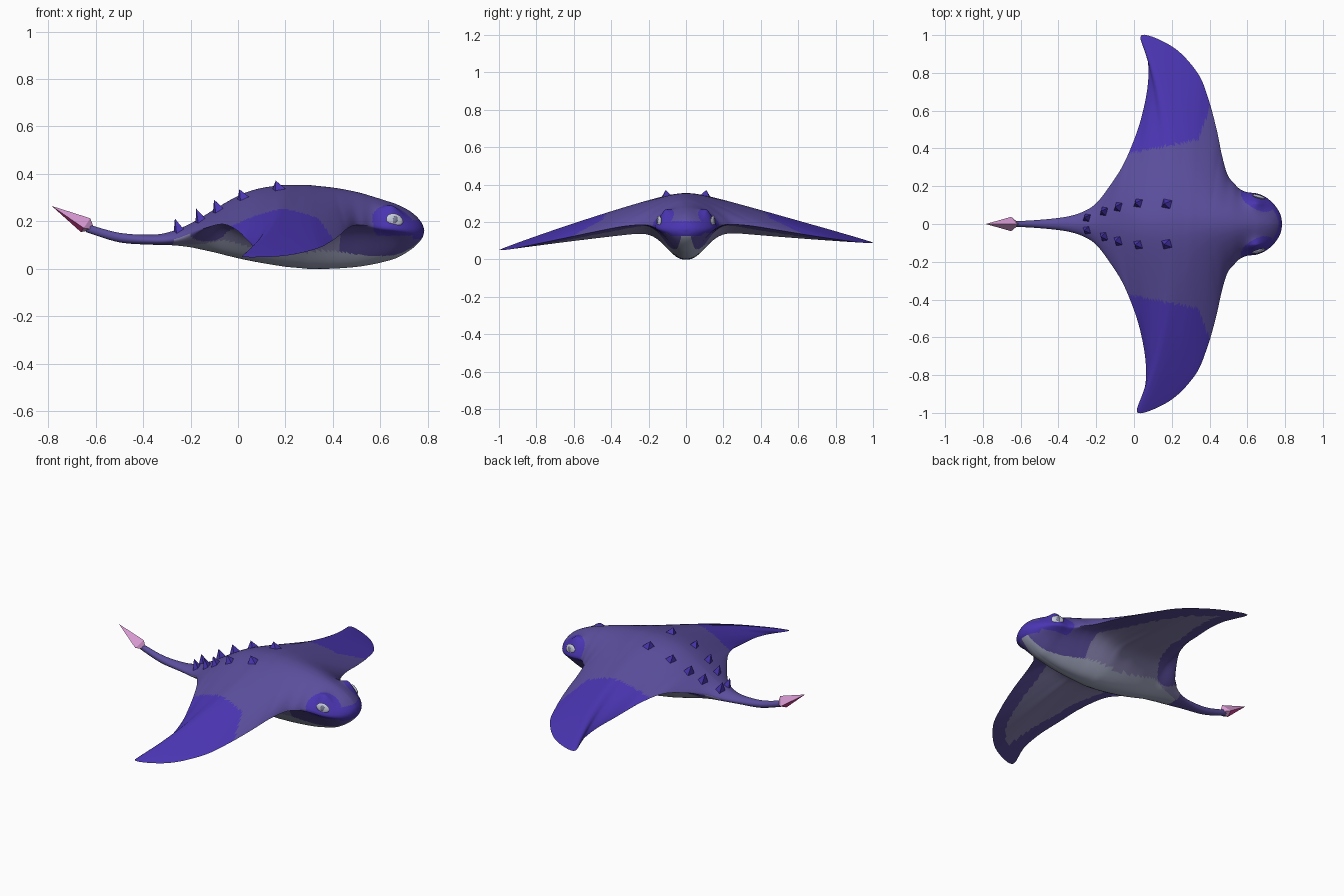
import bpy, bmesh, math
from mathutils import Vector
from mathutils.bvhtree import BVHTree

if "Cube" in bpy.data.objects:
    bpy.data.objects.remove(bpy.data.objects["Cube"])


def mat(name, r, g, b):
    m = bpy.data.materials.new(name)
    m.diffuse_color = (r, g, b, 1)
    m.use_nodes = True
    m.node_tree.nodes["Principled BSDF"].inputs["Base Color"].default_value = m.diffuse_color
    return m


SLATE = mat("slate_purple", 0.105, 0.078, 0.34)
BLUE = mat("deep_violet", 0.07, 0.036, 0.45)
INNER = mat("grey_lilac", 0.25, 0.23, 0.44)
BELLY = mat("belly_grey", 0.36, 0.39, 0.52)
PINK = mat("pale_pink", 0.70, 0.33, 0.66)
HOT = mat("hot_pink", 0.76, 0.06, 0.33)
WHITE = mat("eye_white", 0.58, 0.62, 0.74)
IRIS = mat("iris_grey", 0.22, 0.22, 0.34)


def finish(bm, name, mats, smooth=None):
    bmesh.ops.recalc_face_normals(bm, faces=bm.faces)
    me = bpy.data.meshes.new(name)
    bm.to_mesh(me)
    ob = bpy.data.objects.new(name, me)
    bpy.context.collection.objects.link(ob)
    for m in mats:
        me.materials.append(m)
    if smooth:
        bpy.ops.object.select_all(action='DESELECT')
        bpy.context.view_layer.objects.active = ob
        ob.select_set(True)
        bpy.ops.object.shade_smooth_by_angle(angle=math.radians(smooth))
    return ob


# Outline stations: spine x, then edge x, y, z, from nose round the wing tip to the tail
OUTLINE = [
    (.785, .785, 0, .16), (.777, .775, .05, .16), (.755, .745, .1, .16), (.72, .70, .14, .165),
    (.67, .65, .162, .17), (.62, .60, .168, .175), (.57, .56, .185, .18), (.52, .53, .215, .185),
    (.47, .495, .26, .185), (.42, .465, .36, .175), (.38, .435, .5, .15), (.34, .39, .66, .12),
    (.30, .33, .80, .095), (.26, .2, .935, .072), (.2, .03, 1.0, .07), (.14, .066, .86, .085),
    (.08, .067, .73, .105), (.02, .04, .58, .13), (-.04, 0, .45, .165), (-.10, -.06, .31, .19),
    (-.16, -.13, .2, .175), (-.21, -.20, .11, .15), (-.28, -.27, .065, .125),
    (-.36, -.36, .038, .12), (-.5, -.5, .022, .132), (-.64, -.64, .014, .172)]
# Spine profile: x, top z, bottom z
SPINE = [(.785, .16, .16), (.775, .195, .125), (.74, .235, .088), (.68, .268, .05), (.6, .295, .025),
         (.5, .325, .008), (.4, .343, .001), (.3, .353, 0), (.2, .354, .009), (.1, .343, .025),
         (0, .31, .045), (-.1, .25, .07), (-.2, .19, .092), (-.3, .15, .102), (-.4, .14, .102),
         (-.5, .152, .112), (-.64, .19, .155)]


def spine(x):
    for a, b in zip(SPINE, SPINE[1:]):
        if x >= b[0]:
            f = (a[0] - x) / (a[0] - b[0])
            return [a[k] + (b[k] - a[k]) * f for k in (1, 2)]
    return list(SPINE[-1][1:])


def catmull(rows, steps):
    out, n = [], len(rows)
    for i in range(n - 1):
        p = [rows[max(0, min(n - 1, i + k))] for k in (-1, 0, 1, 2)]
        for s in range(steps):
            t = s / steps
            out.append([.5 * (2 * b + (c - a) * t + (2 * a - 5 * b + 4 * c - d) * t * t
                              + (3 * b - a - 3 * c + d) * t ** 3) for a, b, c, d in zip(*p)])
    return out + [rows[-1]]


def surface_point(row, t, top, side):
    cx, ex, ey, ez, zt, zb = row
    ey = max(ey, 0)
    y = ey * t
    x = cx + (ex - cx) * t ** (1 + 1.8 * min(1, (ey / .7) ** 2))   # wing ribs sweep back late
    if top:   # rounded back that runs straight out to the wing edge
        a = .1 / max(ey, .005)
        h = 1 - (math.hypot(t, a) - a) / (math.hypot(1, a) - a)
        z = ez + (zt - ez) * max(h, 0) ** (.5 + .45 * min(1, ey / .4))
        z += .04 * math.exp(-((x - .65) ** 2 + (y - .13) ** 2) / .0022) * min(1, 3 * (1 - t))
    else:     # flat wing underside with a keel-like belly
        zc = ez + .1 * min(1, ey)
        z = zc + (ez - zc) * t
        z -= (zc - zb) * math.exp(-(y / .135) ** 2.3) * math.sqrt(max(0, 1 - t * t))
    lean = side * y * y
    return Vector((x + .01 * lean, side * y, z + .02 * lean))


rows = catmull([r + tuple(spine(r[0])) for r in OUTLINE], 7)
WING_EDGE = [(r[1], r[2]) for r in rows[::3] if r[2] > .15 and r[1] < .55]


def body_colour(c, top):
    x, y, z = c.x, abs(c.y), c.z
    if math.dist((x, y, z), (.665, .15, .2)) < .1 and z > .14 and y > .06:
        return 1
    if x > .735 and .125 < z < .205:
        return 1
    if top:
        return 1 if y > .38 + .2 * x + 2.5 * max(0, x - .34) else 0
    if x < -.27:
        return 0
    if y < min(.11, .022 + .2 * (.79 - x), .03 + .35 * (x + .27)):
        return 3
    if x > .43 or min(math.dist((x, y), e) for e in WING_EDGE) < (.08 if x > .1 else .1):
        return 0
    return 2


# Body, wings and tail as one skin
NT = 48
bm = bmesh.new()
for side in (1, -1):
    for top in (True, False):
        grid = [[bm.verts.new(surface_point(r, j / NT, top, side)) for j in range(NT + 1)] for r in rows]
        for i in range(len(rows) - 1):
            for j in range(NT):
                f = bm.faces.new((grid[i][j], grid[i + 1][j], grid[i + 1][j + 1], grid[i][j + 1]))
                f.material_index = body_colour(f.calc_center_median(), top)
bmesh.ops.remove_doubles(bm, verts=bm.verts, dist=.0002)
bmesh.ops.recalc_face_normals(bm, faces=bm.faces)
tree = BVHTree.FromBMesh(bm)
finish(bm, "ray_body", [SLATE, BLUE, INNER, BELLY], 60)

# Paired spikes along the back
bm = bmesh.new()
for x, y, size, high in [(.175, .108, .04, .034), (.022, .112, .037, .036), (-.085, .092, .038, .045),
                         (-.16, .068, .036, .05), (-.25, .035, .032, .05)]:
    for s in (1, -1):
        hit, nor = tree.ray_cast(Vector((x, s * y, 1)), Vector((0, 0, -1)))[:2]
        base = []
        for dx, dy in ((.8, .5), (-.5, .8), (-.8, -.5), (.5, -.8)):
            d = Vector((dx * size, s * dy * size, 0))
            base.append(bm.verts.new(hit + d - nor * d.dot(nor) - nor * .006))
        tip = bm.verts.new(hit + Vector((-.016, 0, high)))
        for k in range(4):
            bm.faces.new((base[k], base[(k + 1) % 4], tip))
        bm.faces.new(base[::-1])
finish(bm, "back_spikes", [BLUE])

# Eyes: flattened balls set under the brow, with a grey iris
for name, m, size, lift in (("eyes", WHITE, (.038, .027, .009), 0), ("irises", IRIS, (.011, .017, .004), .007)):
    bm = bmesh.new()
    for s in (1, -1):
        hit = tree.ray_cast(Vector((.66, s, .206)), Vector((0, -s, 0)))[0]
        nor = Vector((.28, s * .95, .1)).normalized()
        ax = (Vector((1, 0, -.25)) - nor * Vector((1, 0, -.25)).dot(nor)).normalized()
        up = nor.cross(ax)
        res = bmesh.ops.create_uvsphere(bm, u_segments=12, v_segments=8, radius=1)
        for v in res["verts"]:
            v.co = hit + ax * v.co.x * size[0] + up * v.co.y * size[1] + nor * (v.co.z * size[2] + lift)
    finish(bm, name, [m], 50)

# Faceted barb at the end of the tail, hot pink beneath
bm = bmesh.new()
tip, root = bm.verts.new((-.785, 0, .265)), bm.verts.new((-.605, 0, .165))
ring = [bm.verts.new(p) for p in ((-.622, 0, .213), (-.65, .038, .172), (-.662, 0, .155), (-.65, -.038, .172))]
for k in range(4):
    a, b = ring[k], ring[(k + 1) % 4]
    bm.faces.new((a, b, root))
    f = bm.faces.new((a, b, tip))
    f.material_index = 1 if k in (1, 2) else 0
finish(bm, "tail_barb", [PINK, HOT])
